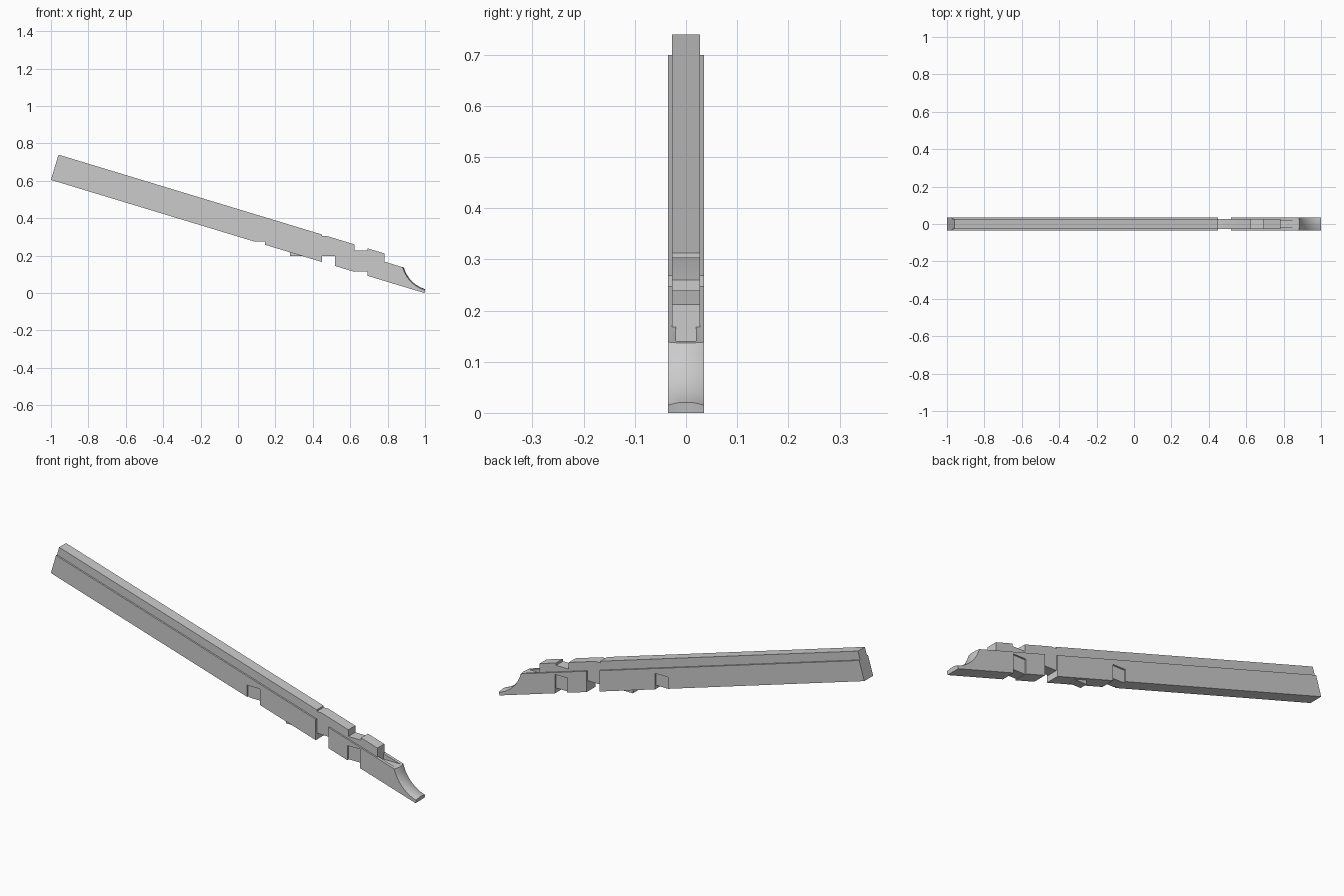
import bpy, bmesh, math

if "Cube" in bpy.data.objects:
    bpy.data.objects.remove(bpy.data.objects["Cube"])

HALF, CORE, KEY = 0.035, 0.027, 0.020   # half widths: beam, raised strip, key
LEFT = -1.0


def under(x):
    """Height of the sloping underside at x."""
    return 0.303 * (0.996 - x)


def on_end(h):
    """Point on the square-cut upper end, at vertical height h over the underside."""
    x = LEFT + 0.04 * h / 0.147
    return (x, under(x) + h)


def loft(name, sections):
    """Closed solid from matching x-z profiles given as (y, points)."""
    bm = bmesh.new()
    rings = [[bm.verts.new((x, y, z)) for x, z in pts] for y, pts in sections]
    for a, b in zip(rings, rings[1:]):
        n = len(a)
        for i in range(n):
            j = (i + 1) % n
            bm.faces.new((a[i], a[j], b[j], b[i]))
    bm.faces.new(rings[0])
    bm.faces.new(rings[-1][::-1])
    bmesh.ops.recalc_face_normals(bm, faces=bm.faces)
    me = bpy.data.meshes.new(name)
    bm.to_mesh(me)
    bm.free()
    ob = bpy.data.objects.new(name, me)
    bpy.context.collection.objects.link(ob)
    return ob


def box(name, x0, x1, y0, y1, z0, z1):
    pts = [(x0, z0), (x1, z0), (x1, z1), (x0, z1)]
    return loft(name, [(y0, pts), (y1, pts)])


# Lower beam with a scooped nose that is slightly crowned across its width
def beam_profile(y):
    r = 0.1745 - 0.006 * (1 - (y / HALF) ** 2)
    a0, a1 = math.atan2(-0.0425, -0.169), math.atan2(-0.1675, -0.049)
    arc = []
    for i in range(15):
        a = a0 + (a1 - a0) * i / 14
        arc.append([1.049 + r * math.cos(a), 0.1825 + r * math.sin(a)])
    arc[0][1] = under(arc[0][0]) + 0.103
    arc[-1][0] = 1.0
    return [on_end(0), (0.996, 0.0)] + arc[::-1] + [on_end(0.103)]


ys = [HALF * (i / 5 - 1) for i in range(11)]
rafter = loft("notched_rafter", [(y, beam_profile(y)) for y in ys])

# Raised strip along the top
strip_pts = [on_end(0.05), (0.782, under(0.782) + 0.05),
             (0.782, under(0.782) + 0.147), on_end(0.147)]
strip = loft("top_strip", [(-CORE, strip_pts), (CORE, strip_pts)])

# Small level key under the beam
key = box("under_key", 0.277, 0.345, -KEY, KEY, 0.197, 0.25)

# Notches: underside seats with side pockets, top seats, groove behind the nose
cutters = []
W = 0.069
for x, floor, top in ((0.075, 0.275, 0.337), (0.450, 0.197, 0.29), (0.623, 0.115, 0.185)):
    cutters.append(box("seat_cutter", x, x + W, -0.1, 0.1, floor - 0.1, floor))
    for s in (-1, 1):
        lo, hi = sorted((s * CORE, s * 0.1))
        cutters.append(box("pocket_cutter", x, x + W, lo, hi, floor - 0.1, top))
for x, floor in ((0.450, 0.304), (0.623, 0.227)):
    cutters.append(box("top_cutter", x, x + W, -0.1, 0.1, floor, floor + 0.1))
cutters.append(box("groove_cutter", 0.782, 0.89, -KEY, KEY, 0.140, 0.3))


def boolean(target, tool, op):
    m = target.modifiers.new(op, 'BOOLEAN')
    m.operation, m.solver, m.object = op, 'EXACT', tool


for part in (strip, key):
    boolean(rafter, part, 'UNION')
for c in cutters:
    boolean(rafter, c, 'DIFFERENCE')

# Bake the joinery, drop the helpers, merge coplanar faces
deps = bpy.context.evaluated_depsgraph_get()
mesh = bpy.data.meshes.new_from_object(rafter.evaluated_get(deps))
rafter.modifiers.clear()
rafter.data = mesh
for ob in [strip, key] + cutters:
    bpy.data.objects.remove(ob)
bm = bmesh.new()
bm.from_mesh(mesh)
bmesh.ops.remove_doubles(bm, verts=bm.verts, dist=1e-5)
bmesh.ops.dissolve_limit(bm, angle_limit=0.002, verts=bm.verts, edges=bm.edges)
bm.to_mesh(mesh)
bm.free()

bpy.context.view_layer.objects.active = rafter
rafter.select_set(True)
bpy.ops.object.shade_smooth_by_angle(angle=math.radians(25))
